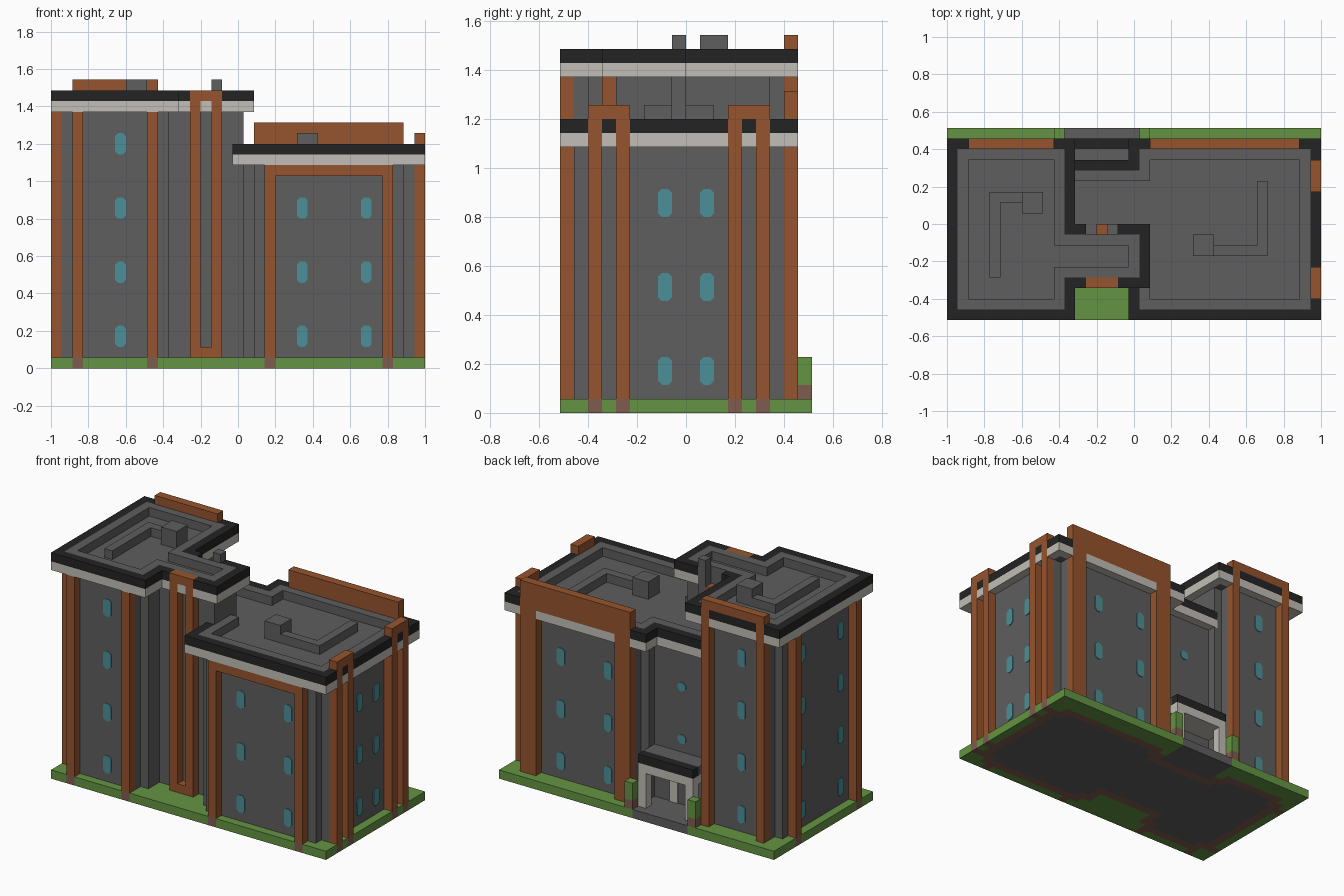
import bpy, bmesh
from mathutils import Vector

cube = bpy.data.objects.get("Cube")
if cube:
    bpy.data.objects.remove(cube)

V = 2 / 35                       # building module
ORIGIN = Vector((-1, -9 * V, 0))


def material(name, rgb):
    lin = [((c / 255 + 0.055) / 1.055) ** 2.4 for c in rgb] + [1]
    m = bpy.data.materials.new(name)
    m.use_nodes = True
    m.diffuse_color = lin
    m.node_tree.nodes["Principled BSDF"].inputs["Base Color"].default_value = lin
    return m


GREY = material("concrete grey", (94, 94, 94))
BRICK = material("brick orange", (150, 84, 46))
GREEN = material("grass green", (100, 148, 66))
WHITE = material("trim white", (194, 190, 183))
BLACK = material("parapet black", (36, 36, 36))
TEAL = material("window teal", (76, 144, 152))
SOIL = material("soil brown", (128, 92, 78))


def finish(name, bm, mat):
    bmesh.ops.recalc_face_normals(bm, faces=bm.faces)
    mesh = bpy.data.meshes.new(name)
    bm.to_mesh(mesh)
    bm.free()
    mesh.materials.append(mat)
    ob = bpy.data.objects.new(name, mesh)
    bpy.context.collection.objects.link(ob)
    return ob


def extrude(bm, offset):
    geo = bmesh.ops.extrude_face_region(bm, geom=bm.faces[:])["geom"]
    verts = [g for g in geo if isinstance(g, bmesh.types.BMVert)]
    bmesh.ops.translate(bm, verts=verts, vec=offset)


def area(*rects):
    """Plan cells covered by rectangles (x0, x1, y0, y1)."""
    return {(i, j) for a, b, c, d in rects for i in range(a, b) for j in range(c, d)}


def shrink(cells):
    return {(i, j) for i, j in cells
            if all((i + a, j + b) in cells for a in (-1, 0, 1) for b in (-1, 0, 1))}


def slab(name, mat, cells, k0, k1):
    """Extrude a plan area between two module heights."""
    bm = bmesh.new()
    for i, j in sorted(cells):
        bm.faces.new([bm.verts.new(ORIGIN + V * Vector((i + a, j + b, k0)))
                      for a, b in ((0, 0), (1, 0), (1, 1), (0, 1))])
    bmesh.ops.remove_doubles(bm, verts=bm.verts, dist=V / 10)
    bmesh.ops.dissolve_limit(bm, angle_limit=0.01, verts=bm.verts, edges=bm.edges)
    extrude(bm, Vector((0, 0, V * (k1 - k0))))
    return finish(name, bm, mat)


def window(name, axis, wall, sign, u, k, height=2):
    """Thin plate with clipped corners on a wall facing sign * axis."""
    bm = bmesh.new()
    c = 0.28
    outline = ((c, 0), (1 - c, 0), (1, c), (1, height - c),
               (1 - c, height), (c, height), (0, height - c), (0, c))
    verts = []
    for a, b in outline:
        p = (wall, u + a, k + b) if axis == "x" else (u + a, wall, k + b)
        verts.append(bm.verts.new(ORIGIN + V * Vector(p)))
    bm.faces.new(verts)
    out = sign * 0.005
    extrude(bm, Vector((out, 0, 0) if axis == "x" else (0, out, 0)))
    finish(name, bm, TEAL)


def roof(name, outline, k, gap, white_cut, black_cut):
    """White and black outer band, flush grey inner ledge, recessed deck."""
    inner = shrink(outline)
    deck = shrink(inner)
    slab(name + "_white_band", WHITE, outline - inner - gap - white_cut, k, k + 1)
    slab(name + "_deck", GREY, inner - gap, k, k + 1)
    slab(name + "_black_parapet", BLACK, outline - inner - gap - black_cut, k + 1, k + 2)
    slab(name + "_inner_ledge", GREY, inner - deck - gap, k + 1, k + 2)


# Plans of the walls, with notched corners
tall_plan = area((1, 11, 2, 15), (2, 10, 1, 16))
low_plan = area((18, 34, 2, 15), (19, 33, 1, 16))
arm_plan = area((11, 18, 4, 8)) - tall_plan - low_plan
link_plan = area((11, 18, 8, 14)) - tall_plan - low_plan
building = tall_plan | low_plan | arm_plan | link_plan

# Ground, with pillar feet and entrance path let into it
path = area((11, 18, 14, 18)) - building
feet = area((2, 3, 0, 1), (9, 10, 0, 1), (20, 21, 0, 1), (31, 32, 0, 1),
            (0, 1, 2, 3), (0, 1, 13, 14))
for j in (2, 4, 12, 14):
    feet |= area((34, 35, j, j + 1))
slab("lawn", GREEN, area((0, 35, 0, 18)) - path - feet - building, 0, 1)
slab("entrance_path", GREY, path, 0, 1)
slab("pillar_feet", SOIL, feet, 0, 1)
core = shrink(building)
slab("foundation_core", GREY, core, 0, 1)
slab("foundation_edge", SOIL, building - core, 0, 1)

# Walls
slab("tall_walls", GREY, tall_plan, 1, 24)
slab("arm_walls", GREY, arm_plan | area((17, 18, 4, 8)), 1, 24)
slab("low_walls", GREY, low_plan, 1, 19)
slab("link_walls", GREY, link_plan, 1, 19)

# Roofs, cut where brick frames pass through
tall_back = area((2, 3, 16, 17), (9, 10, 16, 17))
low_back = area((19, 21, 16, 17), (31, 33, 16, 17))
side_pillars = area(*[(34, 35, j, j + 1) for j in (2, 4, 12, 14)])
arm_pillars = area((13, 14, 3, 4), (15, 16, 3, 4))
arm_top = area((13, 16, 3, 4))
roof("tall_roof", area((0, 12, 0, 17), (12, 19, 3, 9)), 24, area((13, 16, 8, 9)),
     tall_back | arm_pillars, tall_back | arm_top)
roof("low_roof", area((17, 35, 0, 17), (8, 17, 5, 15)), 19, set(),
     low_back | side_pillars, side_pillars | area((19, 33, 16, 17)))

# Brick pillars and frames
slab("tall_front_pillars", BRICK, area((2, 3, 0, 1), (9, 10, 0, 1)), 1, 24)
slab("tall_side_pillars", BRICK, area((0, 1, 2, 3), (0, 1, 13, 14)), 1, 24)
slab("tall_back_pillars", BRICK, tall_back, 1, 26)
slab("tall_back_beam", BRICK, area((2, 10, 16, 17)), 26, 27)
slab("low_front_pillars", BRICK, area((20, 21, 0, 1), (31, 32, 0, 1)), 1, 18)
slab("low_front_beam", BRICK, area((20, 32, 0, 1)), 18, 19)
slab("low_back_pillars", BRICK, low_back, 1, 20)
slab("low_back_beam", BRICK, area((19, 33, 16, 17)), 20, 23)
slab("low_side_pillars", BRICK, side_pillars, 1, 21)
slab("low_side_beams", BRICK, area((34, 35, 2, 5), (34, 35, 12, 15)), 21, 22)
slab("arm_frame_sill", BRICK, arm_top, 1, 2)
slab("arm_frame_pillars", BRICK, arm_pillars, 2, 25)
slab("arm_frame_beam", BRICK, arm_top, 25, 26)

# Roof equipment
slab("tall_vent_box", GREY, area((7, 9, 10, 12)), 25, 27)
slab("tall_duct", GREY, area((4, 7, 11, 12), (4, 5, 4, 11)), 25, 26)
slab("low_vent_box", GREY, area((23, 25, 6, 8)), 20, 22)
slab("low_duct", GREY, area((25, 30, 6, 7), (29, 30, 7, 13)), 20, 21)
slab("flue", GREY, area((15, 16, 8, 9)), 20, 27)
slab("brick_flue", BRICK, area((14, 15, 8, 9)), 20, 24)
slab("roof_door", GREY, area((11, 12, 9, 11)), 20, 22)

# Entrance porch and planters
slab("porch_white_band", WHITE, area((11, 18, 14, 17)) - building, 5, 6)
slab("porch_black_parapet", BLACK, area((11, 18, 16, 17)), 6, 7)
slab("porch_deck", GREY, area((11, 18, 14, 16)) - building, 6, 7)
slab("porch_posts", WHITE, area((11, 12, 16, 17), (17, 18, 16, 17)), 1, 5)
door = slab("door_frame", WHITE, area((15, 16, 14, 15)), 1, 5)
for v in door.data.vertices:
    v.co.y = min(v.co.y, ORIGIN.y + V * 14 + 0.008)
planters = area((10, 11, 17, 18), (18, 19, 17, 18))
slab("planter_soil", SOIL, planters, 1, 2)
slab("planter_hedges", GREEN, planters, 2, 4)

# Windows by floor
for k in (2, 8, 14, 20):
    window("tall_front_window", "y", 1, -1, 6, k)
    window("tall_back_window", "y", 16, 1, 5, k)
    for u in (4, 11):
        window("tall_side_window", "x", 1, -1, u, k)
for k in (2, 8, 14):
    for u in (23, 29):
        window("low_front_window", "y", 1, -1, u, k)
        window("low_back_window", "y", 16, 1, u - 1, k)
    for u in (7, 10):
        window("low_side_window", "x", 34, 1, u, k)
for k in (8, 14):
    window("link_window", "y", 14, 1, 14, k, 1)
